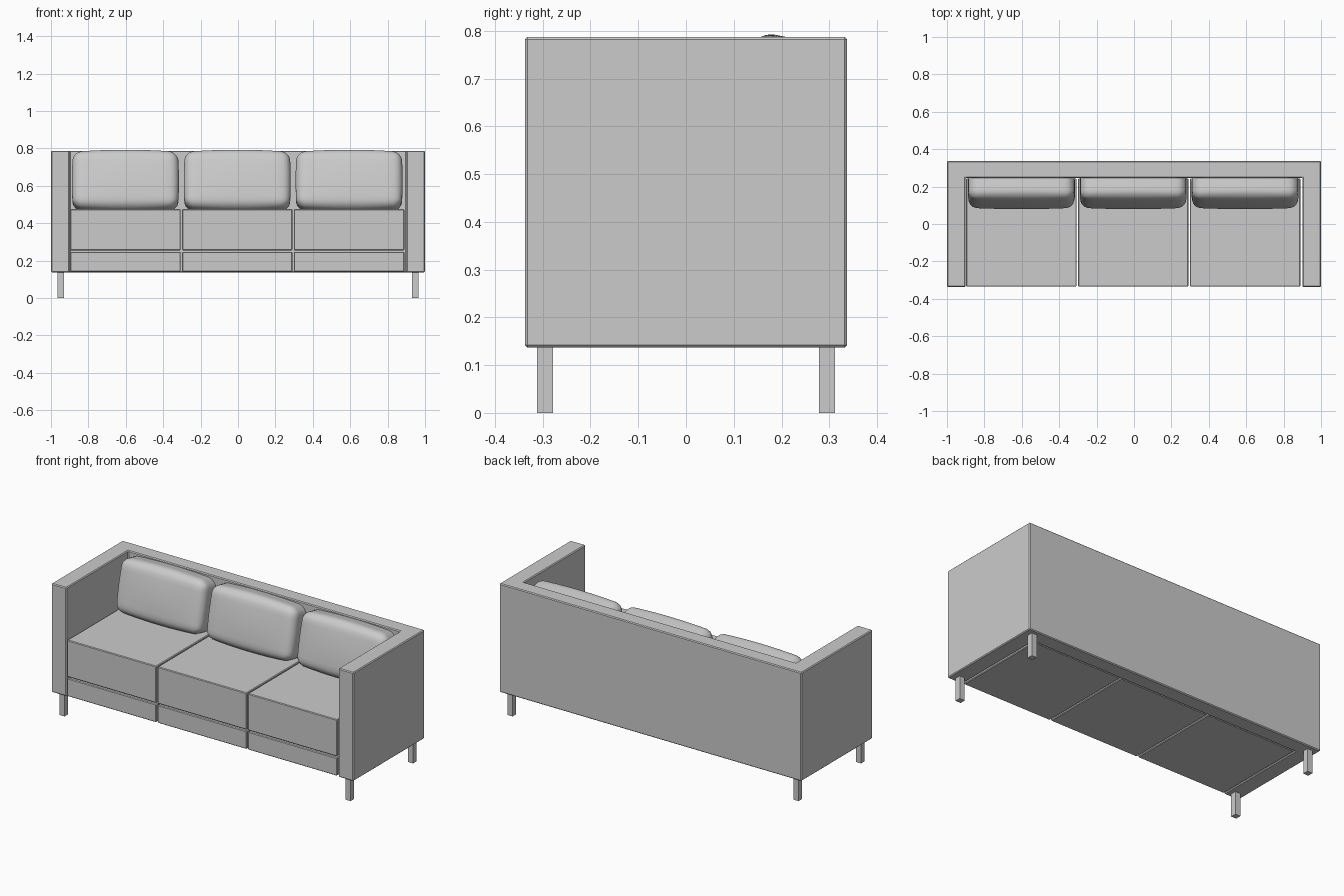
import bpy
import bmesh
from math import sin, pi, radians
from mathutils import Vector, Matrix

if "Cube" in bpy.data.objects:
    bpy.data.objects.remove(bpy.data.objects["Cube"], do_unlink=True)

# One grey for the whole sofa
grey = bpy.data.materials.new("grey")
grey.use_nodes = True
grey.diffuse_color = (0.6, 0.6, 0.6, 1)
grey.node_tree.nodes["Principled BSDF"].inputs["Base Color"].default_value = (0.6, 0.6, 0.6, 1)


def finish(bm, name):
    bmesh.ops.recalc_face_normals(bm, faces=bm.faces)
    mesh = bpy.data.meshes.new(name)
    bm.to_mesh(mesh)
    bm.free()
    mesh.materials.append(grey)
    obj = bpy.data.objects.new(name, mesh)
    bpy.context.collection.objects.link(obj)
    return obj


def bevel(obj, width, segments=1):
    mod = obj.modifiers.new("bevel", "BEVEL")
    mod.width = width
    mod.segments = segments
    mod.limit_method = "ANGLE"


def box(name, low, high, edge=0.0):
    low, high = Vector(low), Vector(high)
    bm = bmesh.new()
    bmesh.ops.create_cube(bm, size=1)
    for v in bm.verts:
        v.co = (low + high) / 2 + v.co * (high - low)
    obj = finish(bm, name)
    if edge:
        bevel(obj, edge)
    return obj


def pillow(name, centre, half, radius, puff, tilt):
    bm = bmesh.new()
    bmesh.ops.create_cube(bm, size=2)
    bmesh.ops.subdivide_edges(bm, edges=bm.edges, cuts=16, use_grid_fill=True)
    for v in bm.verts:
        # Denser rows near the edges, corners rounded, faces puffed out
        u = Vector([sin(c * pi / 2) for c in v.co])
        p = Vector([c * h for c, h in zip(u, half)])
        core = Vector([max(radius - h, min(h - radius, c)) for c, h in zip(p, half)])
        p = core + (p - core).normalized() * radius
        swell = [1 - c * c for c in u]
        p.x += puff * u.x * swell[2] * 0.5
        p.y += puff * u.y * swell[0] * swell[2]
        p.z += puff * u.z * swell[0]
        v.co = p
    bm.transform(Matrix.Translation(centre) @ Matrix.Rotation(-tilt, 4, "X"))
    obj = finish(bm, name)
    obj.data.shade_smooth()


# Arms and back as one U-shaped shell
bm = bmesh.new()
outline = [(-1, -0.337), (-0.9, -0.337), (-0.9, 0.247), (0.9, 0.247),
           (0.9, -0.337), (1, -0.337), (1, 0.337), (-1, 0.337)]
face = bm.faces.new([bm.verts.new((x, y, 0.137)) for x, y in outline])
top = bmesh.ops.extrude_face_region(bm, geom=[face])["geom"]
bmesh.ops.translate(bm, verts=[g for g in top if isinstance(g, bmesh.types.BMVert)],
                    vec=(0, 0, 0.65))
bevel(finish(bm, "arms_and_back"), 0.005)

# Three bays: base panel, seat cushion and leaning back pillow
pitch = 0.598
for i, side in enumerate(("right", "middle", "left")):
    x = (i - 1) * pitch - 0.004
    w = pitch / 2 - 0.004
    box(side + "_base", (x - w, -0.335, 0.139), (x + w, 0.244, 0.247), 0.004)
    box(side + "_seat", (x - w, -0.335, 0.255), (x + w, 0.244, 0.475), 0.004)
    pillow(side + "_pillow", (x, 0.188, 0.624), (0.28, 0.08, 0.152), 0.045, 0.012, radians(12))

# Square legs
for sx, side in ((-1, "right"), (1, "left")):
    for sy, end in ((-1, "front"), (1, "back")):
        cx, cy, r = sx * 0.947, sy * 0.295, 0.017
        box(f"{end}_{side}_leg", (cx - r, cy - r, 0), (cx + r, cy + r, 0.14))
